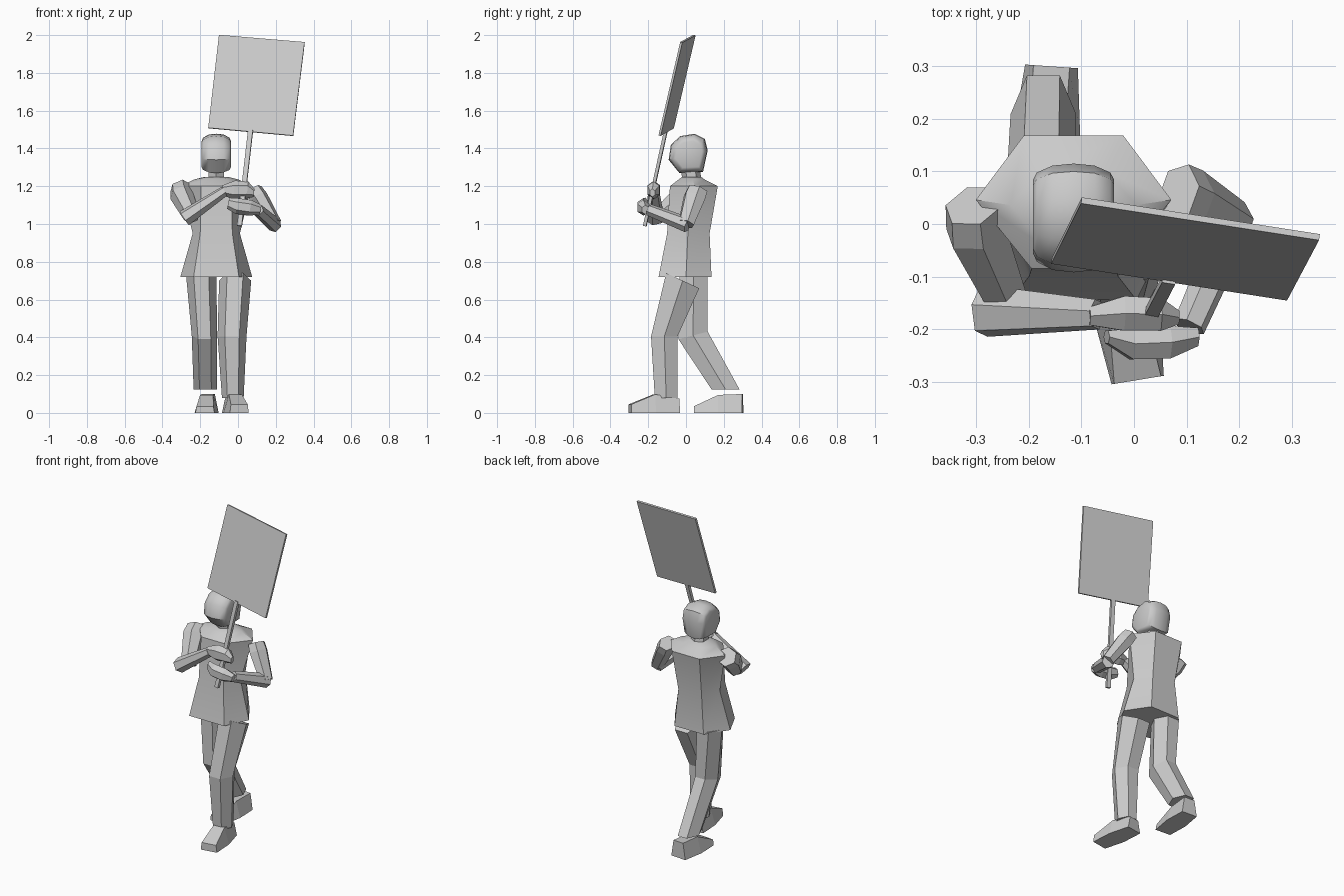
import bpy, bmesh, math
from mathutils import Vector

if "Cube" in bpy.data.objects:
    bpy.data.objects.remove(bpy.data.objects["Cube"])

GREY = (0.6, 0.6, 0.6, 1)
grey = bpy.data.materials.new("plain grey")
grey.use_nodes = True
grey.diffuse_color = GREY
grey.node_tree.nodes["Principled BSDF"].inputs["Base Color"].default_value = GREY


def loft(name, rings, smooth=None):
    """Skin a list of equal-length point rings and cap both ends."""
    bm = bmesh.new()
    loops = [[bm.verts.new(p) for p in ring] for ring in rings]
    n = len(loops[0])
    for a, b in zip(loops, loops[1:]):
        for i in range(n):
            j = (i + 1) % n
            bm.faces.new((a[i], a[j], b[j], b[i]))
    bm.faces.new(loops[0][::-1])
    bm.faces.new(loops[-1])
    bmesh.ops.recalc_face_normals(bm, faces=bm.faces)
    mesh = bpy.data.meshes.new(name)
    bm.to_mesh(mesh)
    bm.free()
    mesh.materials.append(grey)
    obj = bpy.data.objects.new(name, mesh)
    bpy.context.collection.objects.link(obj)
    if smooth:
        bpy.ops.object.select_all(action='DESELECT')
        obj.select_set(True)
        bpy.context.view_layer.objects.active = obj
        bpy.ops.object.shade_smooth_by_angle(angle=math.radians(smooth))
    return obj


def limb(name, side, stations, sides=6, turn=0.0):
    """Faceted tube; each station is (centre, half width, half depth)."""
    axis = (Vector(stations[-1][0]) - Vector(stations[0][0])).normalized()
    u = Vector(side)
    u = (u - axis * u.dot(axis)).normalized()
    v = axis.cross(u)
    angles = [math.tau * i / sides + turn for i in range(sides)]
    loft(name, [[Vector(c) + u * w * math.cos(a) + v * d * math.sin(a) for a in angles]
                for c, w, d in stations])


def body_ring(z, side_x, side_y, back_x, back_y, front_x, front_y):
    """Six-sided torso section, symmetric about the body's own centre."""
    c = -0.115
    return [(c + side_x, side_y, z), (c + back_x, back_y, z), (c - back_x, back_y, z),
            (c - side_x, side_y, z), (c - front_x, front_y, z), (c + front_x, front_y, z)]


# Torso and jacket hem
loft("torso", [
    body_ring(0.72, 0.19, 0.0, 0.1, 0.135, 0.12, -0.145),
    body_ring(0.95, 0.125, 0.01, 0.08, 0.125, 0.085, -0.1),
    body_ring(1.2, 0.186, 0.046, 0.095, 0.168, 0.08, -0.085),
    body_ring(1.235, 0.12, 0.036, 0.06, 0.1, 0.06, -0.04),
    body_ring(1.25, 0.06, 0.035, 0.04, 0.08, 0.04, -0.02)], smooth=40)

# Neck
limb("neck", (1, 0, 0), [((-0.115, 0.035, 1.21), 0.048, 0.05),
                         ((-0.115, 0.02, 1.31), 0.048, 0.05)], turn=0.52)

# Head: rounded middle profile, flatter side panels
profile = [(-0.08, 1.42), (-0.03, 1.465), (0.045, 1.478), (0.1, 1.45), (0.115, 1.39),
           (0.09, 1.275), (-0.035, 1.27), (-0.092, 1.34)]


def head_ring(x, scale):
    return [(-0.115 + x, 0.02 + (y - 0.02) * scale, 1.36 + (z - 1.36) * scale)
            for y, z in profile]


loft("head", [head_ring(x, s) for x, s in
              ((-0.077, 0.68), (-0.07, 0.82), (-0.04, 0.96), (0, 1),
               (0.04, 0.96), (0.07, 0.82), (0.077, 0.68))], smooth=40)


# Legs: horizontal hexagon rings (x0, x1, y0, y1, z at front, z at back)
def leg_ring(x0, x1, y0, y1, zf, zb):
    w, ym, zm = x1 - x0, (y0 + y1) / 2, (zf + zb) / 2
    return [(x1, ym, zm), (x1 - w * 0.25, y1, zb), (x0 + w * 0.25, y1, zb),
            (x0, ym, zm), (x0 + w * 0.25, y0, zf), (x1 - w * 0.25, y0, zf)]


left_knee = (-0.108, 0.045, -0.185, -0.045, 0.405, 0.405)
right_knee = (-0.245, -0.11, -0.04, 0.115, 0.39, 0.43)
loft("left_thigh", [leg_ring(-0.1, 0.07, -0.105, 0.07, 0.74, 0.66), leg_ring(*left_knee)])
loft("left_shin", [leg_ring(*left_knee), leg_ring(-0.085, 0.03, -0.165, -0.045, 0.08, 0.08)])
loft("right_thigh", [leg_ring(-0.275, -0.115, -0.035, 0.115, 0.73, 0.73), leg_ring(*right_knee)])
loft("right_shin", [leg_ring(*right_knee), leg_ring(-0.235, -0.11, 0.135, 0.283, 0.125, 0.125)])


# Shoes: wedge with a low toe and a narrower top
def shoe(name, toe, heel, half, toe_z, instep_z, heel_z):
    toe, heel = Vector(toe), Vector(heel)
    side = (heel - toe).normalized().cross(Vector((0, 0, 1)))
    rings = []
    for t, z, w, top in ((0, toe_z, 0.95, 0.85), (0.5, instep_z, 1.2, 0.65),
                         (1, heel_z, 0.95, 0.65)):
        c = toe.lerp(heel, t)
        up = Vector((0, 0, z))
        s = side * half
        rings.append([c - s * w, c + s * w, c + s * top + up, c - s * top + up])
    loft(name, rings)


shoe("left_shoe", (0.007, -0.297, 0), (-0.035, -0.04, 0), 0.053, 0.045, 0.098, 0.075)
shoe("right_shoe", (-0.175, 0.045, 0), (-0.157, 0.3, 0), 0.053, 0.035, 0.095, 0.1)

# Arms
limb("right_upper_arm", (1, 0, 0), [((-0.305, 0.035, 1.19), 0.058, 0.058),
                                    ((-0.3, -0.01, 1.155), 0.062, 0.062),
                                    ((-0.245, -0.135, 1.04), 0.045, 0.05)], turn=0.3)
limb("right_forearm", (0, 1, 0), [((-0.285, -0.165, 1.03), 0.052, 0.045),
                                  ((-0.07, -0.172, 1.175), 0.03, 0.028)], turn=0.3)
limb("left_upper_arm", (0, 1, 0), [((0.085, 0.06, 1.18), 0.058, 0.045),
                                   ((0.11, 0.045, 1.14), 0.062, 0.05),
                                   ((0.195, 0.0, 1.0), 0.045, 0.038)], turn=0.3)
limb("left_forearm", (0, 0, 1), [((0.195, 0.01, 0.995), 0.042, 0.038),
                                 ((0.105, -0.195, 1.075), 0.032, 0.032)], turn=0.3)

# Hands: faceted fists wrapped round the pole
limb("right_hand", (0, 0, 1), [((-0.085, -0.175, 1.18), 0.025, 0.02),
                               ((-0.02, -0.17, 1.18), 0.05, 0.038),
                               ((0.05, -0.172, 1.18), 0.045, 0.036),
                               ((0.085, -0.178, 1.165), 0.022, 0.015)])
limb("left_hand", (0, 0, 1), [((0.12, -0.215, 1.075), 0.025, 0.02),
                              ((0.065, -0.225, 1.085), 0.042, 0.036),
                              ((-0.005, -0.228, 1.095), 0.042, 0.034),
                              ((-0.052, -0.215, 1.11), 0.03, 0.014)])

# Placard board and its pole
corners = [Vector(p) for p in ((-0.1, 0.045, 2.0), (0.353, -0.025, 1.962),
                               (0.292, -0.14, 1.467), (-0.157, -0.07, 1.508))]
across, down = corners[1] - corners[0], corners[3] - corners[0]
thick = across.cross(down).normalized() * 0.006
loft("sign_board", [[p - thick for p in corners], [p + thick for p in corners]])
limb("sign_pole", across, [((0.008, -0.218, 0.99), 0.018, 0.012),
                           ((0.067, -0.105, 1.5), 0.018, 0.012)], sides=4, turn=math.pi / 4)
